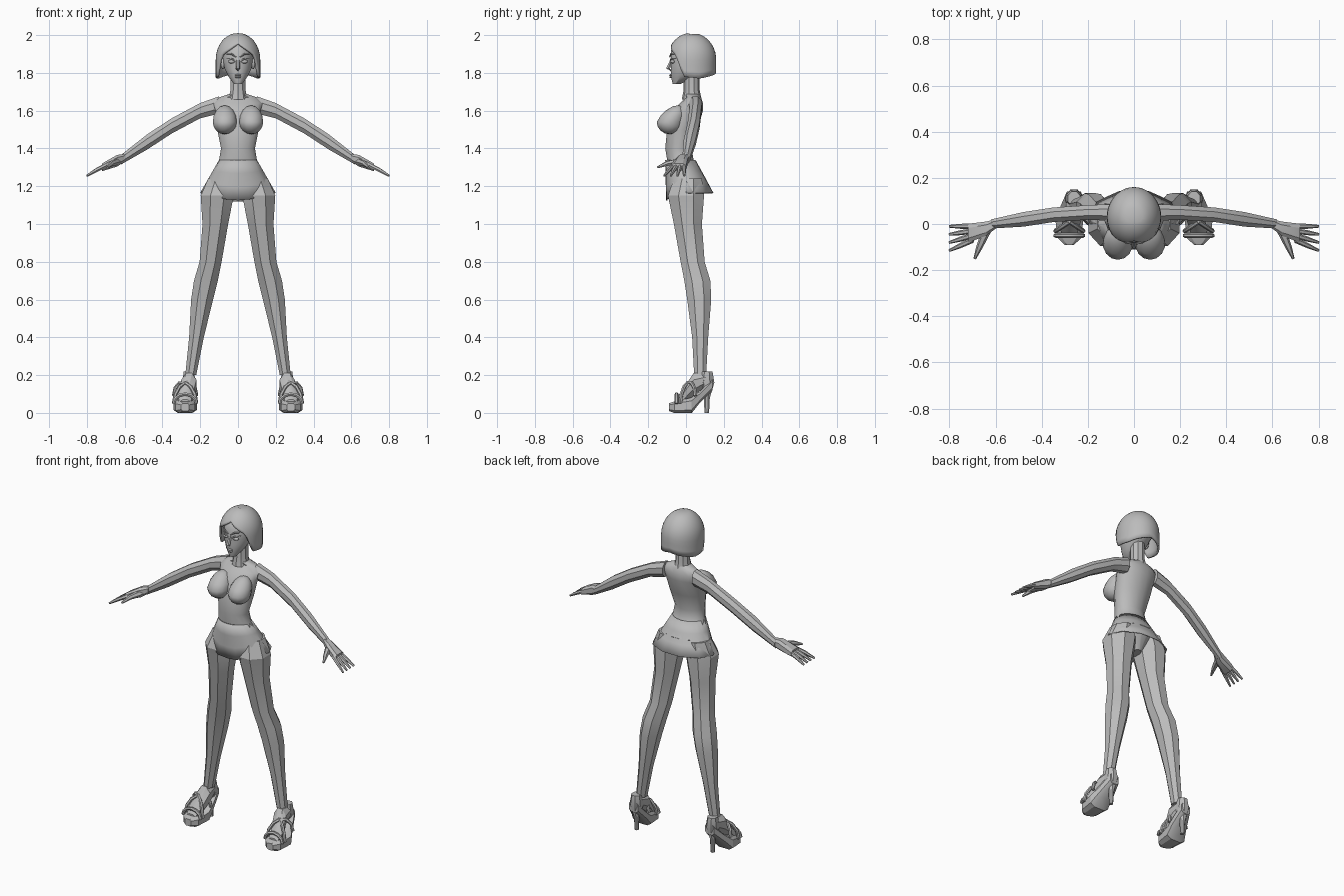
import bpy, bmesh
from math import sin, cos, pi, radians, sqrt, copysign
from mathutils import Vector

cube = bpy.data.objects.get("Cube")
if cube:
    bpy.data.objects.remove(cube, do_unlink=True)

shade = (0.5, 0.5, 0.5, 1)
grey = bpy.data.materials.new("plain grey")
grey.use_nodes = True
grey.diffuse_color = shade
grey.node_tree.nodes["Principled BSDF"].inputs["Base Color"].default_value = shade


def finish(name, bm, angle=30):
    """Turn the working mesh into a shaded object."""
    bmesh.ops.recalc_face_normals(bm, faces=bm.faces)
    mesh = bpy.data.meshes.new(name)
    bm.to_mesh(mesh)
    bm.free()
    mesh.materials.append(grey)
    part = bpy.data.objects.new(name, mesh)
    bpy.context.collection.objects.link(part)
    bpy.ops.object.select_all(action="DESELECT")
    part.select_set(True)
    bpy.context.view_layer.objects.active = part
    bpy.ops.object.shade_smooth_by_angle(angle=radians(angle))
    return part


def skin(rows, cap_start=True, cap_end=True):
    """Bridge rows of points into a tube."""
    bm = bmesh.new()
    loops = [[bm.verts.new(point) for point in row] for row in rows]
    count = len(loops[0])
    for low, high in zip(loops, loops[1:]):
        for i in range(count):
            j = (i + 1) % count
            bm.faces.new((low[i], low[j], high[j], high[i]))
    if cap_start:
        bm.faces.new(loops[0])
    if cap_end:
        bm.faces.new(loops[-1])
    return bm


def loft(name, rings, axis="z", sides=8, mirror=1, square=1, angle=30):
    """Each ring is (position on axis, centre a, centre b, half a, half b)."""
    rows = []
    for t, a, b, half_a, half_b in rings:
        row = []
        for i in range(sides):
            turn = 2 * pi * (i + 0.5) / sides
            c, d = [copysign(abs(f) ** square, f) / cos(pi / sides) for f in (cos(turn), sin(turn))]
            p, q = a + half_a * c, b + half_b * d
            x, y, z = {"z": (p, q, t), "y": (p, t, q), "x": (t, p, q)}[axis]
            row.append((x * mirror, y, z))
        rows.append(row)
    return finish(name, skin(rows), angle)


def tube(name, path, radii, mirror=1, sides=6):
    """Tapered tube along a path."""
    path = [Vector((x * mirror, y, z)) for x, y, z in path]
    rows = []
    for i, point in enumerate(path):
        along = path[min(i + 1, len(path) - 1)] - path[max(i - 1, 0)]
        u = along.cross(Vector((0, 0, 1))).normalized()
        v = u.cross(along.normalized())
        turns = [2 * pi * k / sides for k in range(sides)]
        rows.append([point + radii[i] * (u * cos(w) + v * sin(w)) for w in turns])
    return finish(name, skin(rows))


def blob(name, centre, size, mirror=1, lean=0):
    """Ellipsoid; lean stretches its upper half up and back."""
    bm = bmesh.new()
    bmesh.ops.create_uvsphere(bm, u_segments=14, v_segments=8, radius=1)
    for v in bm.verts:
        rise = max(0, v.co.z) * lean
        v.co += Vector((0, rise, rise * 0.6))
        v.co = Vector([c + q * k for c, q, k in zip(centre, v.co, size)])
        v.co.x *= mirror
    return finish(name, bm, 50)


def upright(rings):
    """Rings on the centre line, from (height, y, half width, half depth)."""
    return [(z, 0, y, w, d) for z, y, w, d in rings]


# Torso and neck
loft("torso", upright([(1.69, .03, .04, .04), (1.67, .04, .1, .04), (1.64, .03, .13, .06),
                       (1.6, .01, .12, .08), (1.5, -.02, .11, .08), (1.4, -.04, .09, .07),
                       (1.34, -.03, .1, .07), (1.25, 0, .14, .1), (1.12, 0, .03, .05)]),
     sides=16, angle=40)
loft("neck", upright([(1.66, .03, .05, .05), (1.71, .03, .04, .04), (1.82, .03, .04, .04)]), sides=10)

# Short pleated skirt with a hem that dips at the front
rows = []
for step in range(4):
    t = step / 3
    row = []
    for i in range(20):
        turn = 2 * pi * i / 20
        flare = 1 - 0.04 * t * (i % 2)
        dip = 0.04 * t * max(0, -sin(turn)) ** 3
        x = (0.1 + 0.1 * t) * cos(turn) * flare
        y = 0.05 * t - 0.03 + (0.08 + 0.05 * t) * sin(turn) * flare
        row.append((x, y, 1.34 - 0.175 * t - dip))
    rows.append(row)
skirt = finish("skirt", skin(rows, False, False))
skirt.modifiers.new("cloth", "SOLIDIFY").thickness = 0.006

for s, side in ((1, "left_"), (-1, "right_")):
    blob(side + "breast", (.07, -.085, 1.54), (.065, .07, .065), s, lean=0.6)

    # Leg from hip to ankle
    leg = [(1.24, .09, .01, .07), (1.15, .11, 0, .09), (1, .12, .01, .07), (.8, .145, .035, .06),
           (.7, .17, .06, .065), (.6, .19, .07, .06), (.4, .22, .075, .04), (.2, .25, .075, .03)]
    loft(side + "leg", [(z, x, y, r * 0.97, r * 1.06) for z, x, y, r in leg], mirror=s, angle=25)

    # Foot and platform shoe with a tall heel
    loft(side + "foot", [(-.06, .28, .05, .03, .02), (-.02, .28, .08, .04, .04),
                         (.04, .26, .15, .04, .06), (.12, .26, .18, .03, .03)], "y", mirror=s)
    loft(side + "sole", [(-.09, .28, .03, .02, .02), (-.06, .28, .03, .05, .03),
                         (.03, .28, .04, .06, .04), (.07, .27, .08, .05, .03),
                         (.14, .26, .15, .03, .03)], "y", mirror=s, square=0.6)
    heel = [(0, .012), (.08, .016), (.16, .04), (.22, .03)]
    loft(side + "heel", [(z, .26, .11, r * 0.9, r) for z, r in heel], mirror=s)
    for label, cross, run in (("inner", 1, 1), ("outer", -1, 1), ("toe", 1, 0)):
        arc = []
        for k in range(7):
            c, d = cos(pi * k / 6), sin(pi * k / 6)
            arc.append((.28 - .06 * cross * c, (.05 - .04 * c) * run - .05 * (1 - run * 0.2),
                        .05 + .05 * d + run * (.04 * d + .02 - .02 * c)))
        tube(side + label + "_strap", arc, [.01] * len(arc), s)

    # Arm from shoulder to wrist
    arm = [(.1, .05, 1.63, .04), (.2, .05, 1.6, .035), (.35, .04, 1.52, .035),
           (.48, .02, 1.435, .035), (.62, 0, 1.34, .022)]
    loft(side + "arm", [(x, y, z, r * 0.9, r * 1.15) for x, y, z, r in arm], "x", mirror=s)

    # Hand
    loft(side + "palm", [(.6, 0, 1.35, .02, .02), (.64, -.02, 1.335, .03, .03),
                         (.72, -.04, 1.3, .04, .02)], "x", mirror=s, square=0.7)
    for k, finger in enumerate(("little", "ring", "middle", "index")):
        y, tip = -.01 - .02 * k, -.01 - .035 * k
        tube(side + finger + "_finger", [(.7, y, 1.31), (.75, (y + tip) / 2, 1.285), (.8, tip, 1.255)],
             [.012, .011, .006], s)
    tube(side + "thumb", [(.64, -.03, 1.33), (.67, -.1, 1.32), (.69, -.15, 1.3)], [.02, .014, .006], s)

    # Eye, lid, brow and ear
    blob(side + "eye", (.033, -.07, 1.86), (.02, .012, .01), s)
    tube(side + "eyelid", [(.01, -.08, 1.86), (.03, -.08, 1.873), (.06, -.055, 1.878)], [.003, .005, .002], s)
    tube(side + "brow", [(.01, -.085, 1.885), (.035, -.08, 1.9), (.06, -.06, 1.9)], [.004, .005, .002], s)
    blob(side + "ear", (.08, .01, 1.85), (.012, .02, .03), s)

# Head, nose and lips
loft("head", upright([(1.74, -.05, .02, .02), (1.78, -.02, .05, .06), (1.82, 0, .07, .08),
                      (1.86, .02, .08, .1), (1.92, .02, .08, .1), (1.97, .02, .05, .06)]),
     sides=20, angle=60)
tube("nose", [(0, -.07, 1.885), (0, -.095, 1.822), (0, -.075, 1.81)], [.007, .012, .006])
for label, z in (("upper_lip", 1.788), ("lower_lip", 1.778)):
    blob(label, (0, -.078, z), (.017, .011, .006))

# Bobbed hair: a dome whose hem sweeps from the parting down past the cheeks
hem = [(0, 1.95), (50, 1.89), (70, 1.78), (110, 1.77), (180, 1.8)]


def hem_height(degrees):
    for (a, low), (b, high) in zip(hem, hem[1:]):
        if degrees <= b:
            return low + (high - low) * (degrees - a) / (b - a)


rows = []
for step in range(1, 11):
    row = []
    for i in range(40):
        turn = 2 * pi * (i - 20) / 40
        drop = 2 - hem_height(abs(i - 20) * 9)
        z = 2 - drop * (step / 10) ** 1.5
        crown = max(0, (z - 1.87) / 0.13)
        reach = sqrt(1 - crown * crown)
        row.append((.106 * reach * sin(turn), .03 - .118 * reach * cos(turn), z))
    rows.append(row)
hair = finish("hair", skin(rows, cap_end=False), 50)
hair.modifiers.new("thickness", "SOLIDIFY").thickness = 0.012
